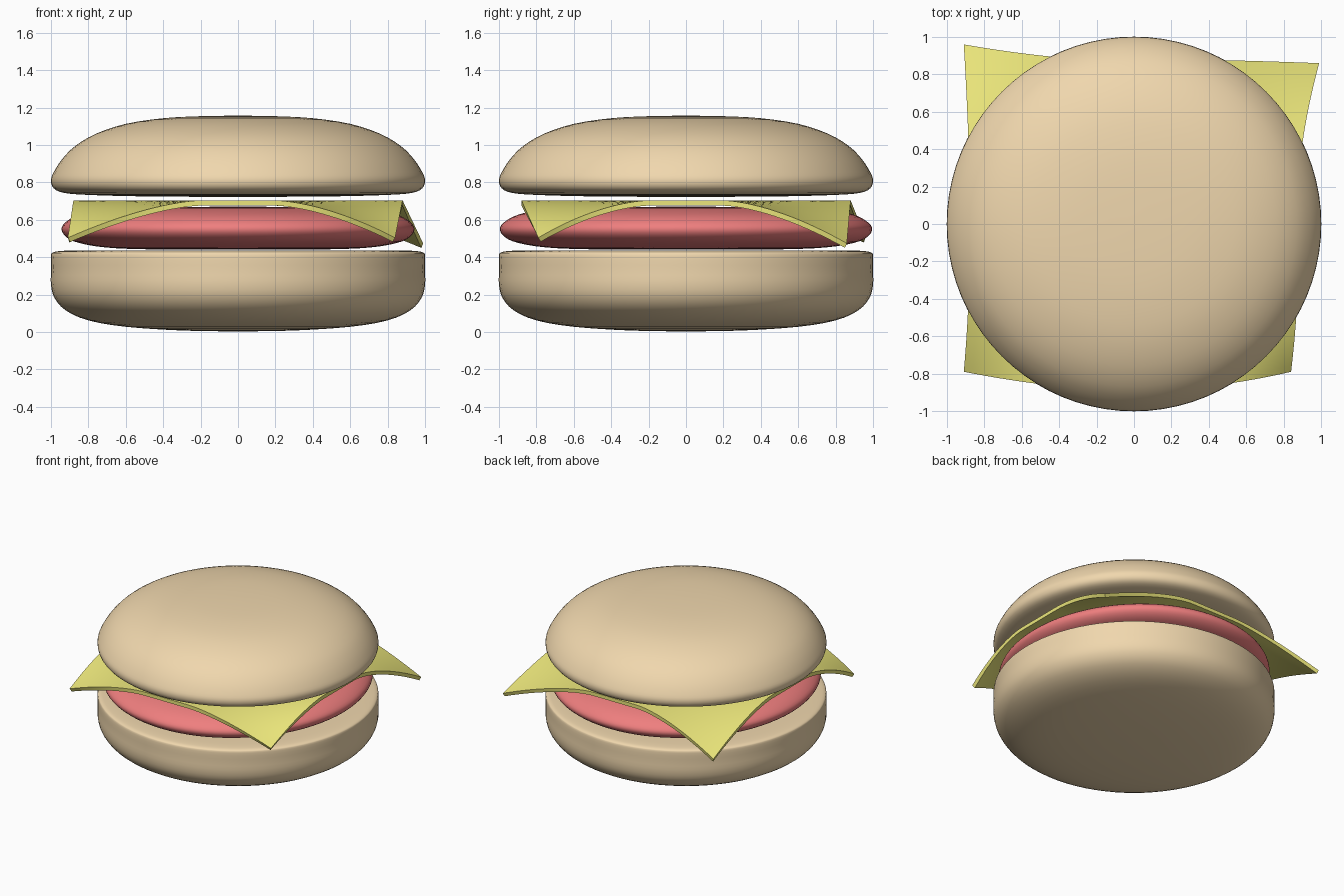
import bpy, bmesh, math
from mathutils import Vector

if "Cube" in bpy.data.objects:
    bpy.data.objects.remove(bpy.data.objects["Cube"])

SEGMENTS = 80


def material(name, rgb):
    m = bpy.data.materials.new(name)
    m.diffuse_color = (*rgb, 1)
    m.use_nodes = True
    m.node_tree.nodes["Principled BSDF"].inputs["Base Color"].default_value = m.diffuse_color
    return m


def finish(name, bm, mat):
    bmesh.ops.recalc_face_normals(bm, faces=bm.faces)
    me = bpy.data.meshes.new(name)
    bm.to_mesh(me)
    bm.free()
    me.materials.append(mat)
    ob = bpy.data.objects.new(name, me)
    bpy.context.collection.objects.link(ob)
    for p in me.polygons:
        p.use_smooth = True
    return ob


def smooth_profile(points, steps=3):
    """Catmull-Rom curve through the (radius, z) points."""
    pts = [Vector(p) for p in points]
    out = []
    for i in range(len(pts) - 1):
        a, b, c, d = pts[max(i - 1, 0)], pts[i], pts[i + 1], pts[min(i + 2, len(pts) - 1)]
        for k in range(steps):
            t = k / steps
            out.append(0.5 * (2 * b + (c - a) * t + (2 * a - 5 * b + 4 * c - d) * t * t
                              + (3 * b - a - 3 * c + d) * t ** 3))
    return out + [pts[-1]]


def lathe(name, points, mat, scale=(1, 1)):
    """Turn a profile that starts and ends on the axis."""
    bm = bmesh.new()
    prof = smooth_profile(points)
    rings = []
    for r, z in prof[1:-1]:
        rings.append([bm.verts.new((r * scale[0] * math.cos(a), r * scale[1] * math.sin(a), z))
                      for a in (2 * math.pi * i / SEGMENTS for i in range(SEGMENTS))])
    ends = [bm.verts.new((0, 0, prof[0].y)), bm.verts.new((0, 0, prof[-1].y))]
    for i in range(SEGMENTS):
        j = (i + 1) % SEGMENTS
        for lo, hi in zip(rings, rings[1:]):
            bm.faces.new((lo[i], lo[j], hi[j], hi[i]))
        bm.faces.new((ends[0], rings[0][j], rings[0][i]))
        bm.faces.new((ends[1], rings[-1][i], rings[-1][j]))
    return finish(name, bm, mat)


bread = material("bread", (0.87, 0.68, 0.42))
meat = material("red_filling", (0.86, 0.21, 0.21))
yellow = material("cheese", (0.84, 0.80, 0.20))

# Bottom bun: rounded underside, straight wall, flat top
lathe("bottom_bun", [(0, 0.003), (0.3, 0.008), (0.6, 0.028), (0.8, 0.062), (0.92, 0.115),
                     (0.98, 0.18), (1, 0.25), (1, 0.33), (1, 0.405), (0.99, 0.425),
                     (0.95, 0.433), (0.85, 0.436), (0.5, 0.436), (0, 0.436)], bread)

# Patty: flattened disc, slightly longer front to back
lathe("patty", [(0, 0.44), (0.5, 0.442), (0.75, 0.452), (0.9, 0.476), (0.97, 0.505),
                (1, 0.545), (0.98, 0.585), (0.9, 0.628), (0.75, 0.658), (0.5, 0.668),
                (0, 0.67)], meat, (0.943, 0.995))

# Top bun: domed cap with a nearly flat underside
lathe("top_bun", [(0, 0.722), (0.5, 0.725), (0.8, 0.733), (0.93, 0.744), (0.985, 0.768),
                  (1, 0.81), (0.985, 0.855), (0.94, 0.925), (0.87, 0.995), (0.76, 1.06),
                  (0.6, 1.113), (0.4, 1.143), (0.2, 1.154), (0, 1.157)], bread)

# Cheese slice: square sheet whose four corners droop by different offsets
corner_shift = {(-1, -1): (-0.03, 0.09, -0.20), (1, -1): (-0.04, 0.09, -0.20),
                (1, 1): (0.11, -0.02, -0.23), (-1, 1): (-0.03, 0.08, -0.20)}


def bend(t):
    return max(0, (abs(t) - 0.22) / 0.78) ** 1.6


bm = bmesh.new()
bmesh.ops.create_grid(bm, x_segments=40, y_segments=40, size=1)
for v in bm.verts:
    x, y = v.co.x, v.co.y
    shift = corner_shift[(1 if x > 0 else -1, 1 if y > 0 else -1)]
    v.co = Vector((0.88 * x, 0.88 * y, 0.704)) + Vector(shift) * bend(x) * bend(y)
cheese = finish("cheese_slice", bm, yellow)
if cheese.data.polygons[820].normal.z < 0:
    cheese.data.flip_normals()
solid = cheese.modifiers.new("thickness", "SOLIDIFY")
solid.thickness = 0.028
solid.offset = -1
bpy.context.view_layer.objects.active = cheese
cheese.select_set(True)
bpy.ops.object.modifier_apply(modifier=solid.name)
bpy.ops.object.shade_smooth_by_angle(angle=math.radians(40))
